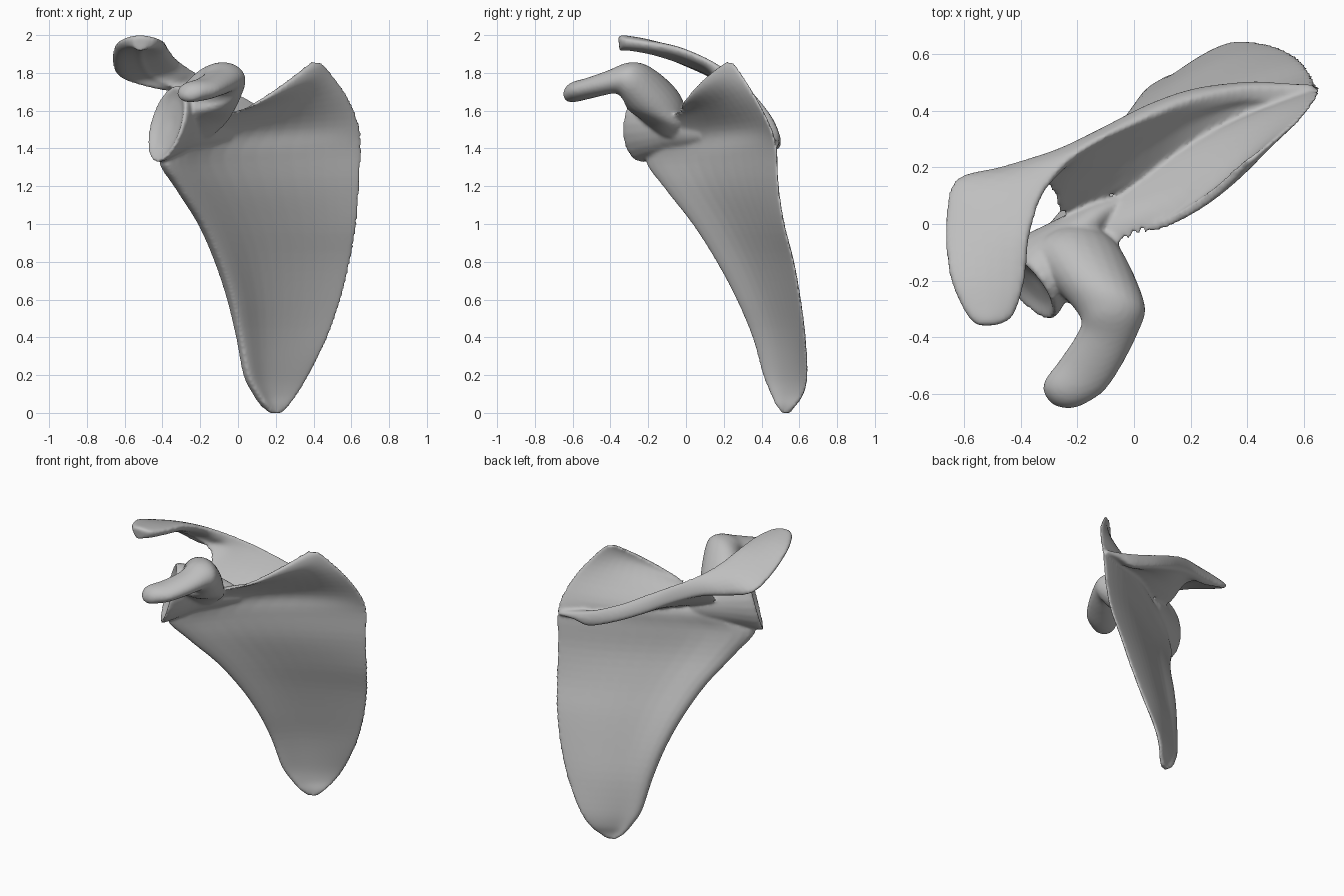
import bpy, bmesh, math
from mathutils import Vector as V

bone = bpy.data.materials.new("bone_grey")
bone.diffuse_color = (0.52, 0.52, 0.52, 1)


def catmull(a, b, c, d, t):
    return 0.5 * (2 * b + (c - a) * t + (2 * a - 5 * b + 4 * c - d) * t * t
                  + (3 * b - a - 3 * c + d) * t ** 3)


def loft(name, rings, sub=4, around=1):
    """Skin closed rings of matching points, smoothed along (and around) them."""
    if around > 1:
        rings = [[catmull(r[i - 1], r[i], r[(i + 1) % len(r)], r[(i + 2) % len(r)], k / around)
                  for i in range(len(r)) for k in range(around)] for r in rings]
    fine, last = [], len(rings) - 1
    for i in range(last):
        quad = rings[max(i - 1, 0)], rings[i], rings[i + 1], rings[min(i + 2, last)]
        for k in range(sub):
            fine.append([catmull(*p, k / sub) for p in zip(*quad)])
    fine.append(rings[-1])
    bm = bmesh.new()
    vs = [[bm.verts.new(p) for p in r] for r in fine]
    n = len(vs[0])
    for r, q in zip(vs, vs[1:]):
        for j in range(n):
            bm.faces.new((r[j], r[(j + 1) % n], q[(j + 1) % n], q[j]))
    bm.faces.new(vs[0])
    bm.faces.new(vs[-1][::-1])
    bmesh.ops.recalc_face_normals(bm, faces=bm.faces)
    me = bpy.data.meshes.new(name)
    bm.to_mesh(me)
    bm.free()
    me.materials.append(bone)
    ob = bpy.data.objects.new(name, me)
    bpy.context.collection.objects.link(ob)
    return ob


def ellipse(c, u, v, n=24):
    c, u, v = V(c), V(u), V(v)
    return [c + u * math.cos(2 * math.pi * i / n) + v * math.sin(2 * math.pi * i / n)
            for i in range(n)]


# Blade: lateral edge, medial edge, lateral rim thickness, backward bow
def blade_row(lat, med, rim, bow, n=36):
    lat, med = V(lat), V(med)
    d = med - lat
    back = V((-d.y, d.x, 0)).normalized()
    ring = []
    for i in range(n):
        a = 2 * math.pi * i / n
        s = (1 - math.cos(a)) / 2
        sn = math.sin(a)
        # the rim is a pillar that stands out mostly on the back
        thick = rim * math.exp(-(s / 0.2) ** 2) * (1.8 if sn > 0 else 1)
        half = 0.016 + thick
        side = math.copysign(math.sqrt(abs(sn)), sn)
        ring.append(lat + d * s + back * (side * half + bow * 4 * s * (1 - s)))
    return ring


blade = loft("blade", [blade_row(*r) for r in [
    ((.17, .52, .0), (.23, .545, .0), .006, .0),
    ((.13, .49, .04), (.27, .58, .04), .02, .0),
    ((.09, .46, .10), (.315, .62, .10), .022, .01),
    ((.04, .42, .20), (.375, .64, .20), .025, .02),
    ((.00, .365, .40), (.475, .63, .40), .03, .035),
    ((-.045, .285, .60), (.545, .605, .60), .042, .04),
    ((-.11, .18, .80), (.595, .57, .80), .047, .045),
    ((-.20, .05, 1.0), (.63, .52, 1.0), .045, .05),
    ((-.32, -.10, 1.19), (.645, .49, 1.2), .045, .055),
    ((-.40, -.20, 1.345), (.655, .48, 1.4), .05, .07),
    ((-.25, -.10, 1.47), (.645, .445, 1.52), .04, .075),
    ((-.12, -.07, 1.56), (.585, .37, 1.67), .02, .03),
    ((.00, -.05, 1.595), (.49, .29, 1.80), .0, -.02),
    ((.03, -.035, 1.605), (.44, .25, 1.853), .0, -.03),
    ((.05, -.02, 1.618), (.39, .22, 1.86), .0, -.03)]])


# Spine and acromion: upper lip, lower lip, root on the blade (None = free plate)
def spine_row(up, low, root):
    up, low = V(up), V(low)
    mid, w = (up + low) / 2, (up - low)
    if root is None:
        down = V((-.1, .1, -1))
        down = (down - w * (down.dot(w) / w.dot(w))).normalized()
        root = mid + down * 0.065
    root = V(root)
    d = root - mid
    h = d.length
    d.normalize()
    thin = w.normalized() * min(0.024, w.length * 0.4)
    depth = max(0.5 * h, min(0.06, h * 0.9))
    lip = d * min(0.045, 0.7 * h)
    return [up, mid - d * 0.016, low, mid - w * 0.43 + lip, mid + d * depth - thin,
            root, mid + d * depth + thin, mid + w * 0.43 + lip]


spine = loft("spine_and_acromion", [spine_row(*r) for r in [
    ((-.49, -.358, 1.98), (-.55, -.358, 1.98), None),
    ((-.43, -.325, 1.98), (-.59, -.315, 1.985), None),
    ((-.392, -.20, 1.965), (-.645, -.18, 1.955), None),
    ((-.38, -.05, 1.94), (-.66, .00, 1.875), None),
    ((-.34, .09, 1.885), (-.625, .155, 1.80), None),
    ((-.27, .19, 1.83), (-.46, .205, 1.745), (-.36, .15, 1.73)),
    ((-.20, .25, 1.79), (-.28, .26, 1.705), (-.29, .12, 1.67)),
    ((-.10, .31, 1.74), (-.12, .335, 1.64), (-.24, .03, 1.56)),
    ((.05, .38, 1.66), (.05, .42, 1.55), (.03, .145, 1.50)),
    ((.20, .44, 1.58), (.22, .475, 1.47), (.21, .265, 1.48)),
    ((.38, .48, 1.50), (.40, .49, 1.40), (.40, .36, 1.45)),
    ((.52, .48, 1.46), (.52, .485, 1.41), (.52, .42, 1.44)),
    ((.63, .478, 1.44), (.63, .478, 1.41), (.63, .455, 1.43))]], around=3)

# Socket with a shallow dish, and the neck behind it
neck = loft("socket_and_neck", [ellipse(*r) for r in [
    ((-.350, -.190, 1.53), (-.010, .014, 0), (.005, .002, .02)),
    ((-.360, -.203, 1.53), (-.055, .075, 0), (.030, .012, .13)),
    ((-.380, -.219, 1.53), (-.082, .110, 0), (.048, .018, .192)),
    ((-.365, -.205, 1.53), (-.088, .120, 0), (.050, .020, .202)),
    ((-.320, -.155, 1.53), (-.078, .110, 0), (.040, .015, .18)),
    ((-.250, -.080, 1.53), (-.055, .080, 0), (.020, .000, .145)),
    ((-.130, .025, 1.51), (-.030, .045, 0), (.000, .000, .09)),
    ((-.040, .085, 1.49), (-.008, .012, 0), (.000, .000, .04))]], sub=3)

# Hooked forward process on a broad root
hook = loft("hooked_process", [ellipse(*r) for r in [
    ((-.22, -.08, 1.46), (.07, .045, 0), (-.03, .04, 0)),
    ((-.20, -.11, 1.53), (.13, .05, 0), (-.03, .09, 0)),
    ((-.18, -.15, 1.61), (.165, -.02, 0), (-.01, .14, .02)),
    ((-.16, -.195, 1.68), (.185, -.06, .02), (0, .115, .06)),
    ((-.11, -.265, 1.745), (.150, -.035, .01), (0, .06, .095)),
    ((-.08, -.34, 1.772), (.108, -.01, .00), (0, .03, .082)),
    ((-.115, -.43, 1.745), (.087, -.04, .00), (0, .02, .067)),
    ((-.18, -.53, 1.715), (.082, -.05, .00), (0, .01, .058)),
    ((-.24, -.59, 1.70), (.074, -.040, .00), (0, .00, .054)),
    ((-.27, -.622, 1.688), (.048, -.028, .00), (0, .00, .040)),
    ((-.285, -.636, 1.682), (.010, -.007, .00), (0, .00, .010))]])

# Fuse the parts into one continuous bone with blended joints
bpy.ops.object.select_all(action='DESELECT')
for ob in (blade, spine, neck, hook):
    ob.select_set(True)
bpy.context.view_layer.objects.active = blade
bpy.ops.object.join()
blade.name = "shoulder_blade"
fuse = blade.modifiers.new("fuse", 'REMESH')
fuse.mode = 'VOXEL'
fuse.voxel_size = 0.01
fuse.use_smooth_shade = True
blend = blade.modifiers.new("blend", 'SMOOTH')
blend.factor = 0.5
blend.iterations = 5
